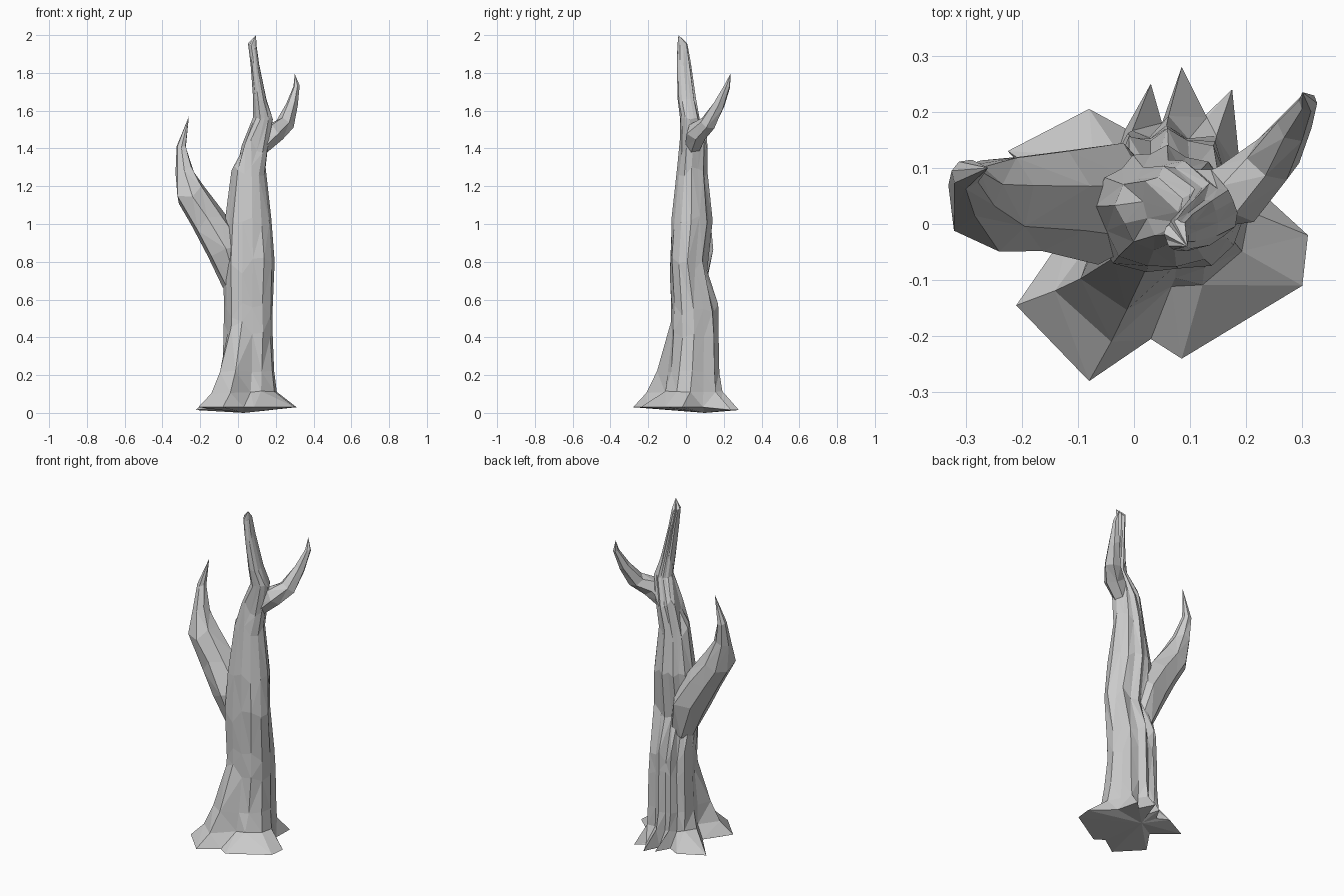
import bpy, bmesh, math, random
from mathutils import Vector

if "Cube" in bpy.data.objects:
    bpy.data.objects.remove(bpy.data.objects["Cube"])

random.seed(11)


def loft(name, rings, tip, bottom=None):
    """Skin a list of equal-length point rings, closing the top at a tip."""
    bm = bmesh.new()
    loops = [[bm.verts.new(p) for p in ring] for ring in rings]
    n = len(loops[0])
    for a, b in zip(loops, loops[1:]):
        for i in range(n):
            j = (i + 1) % n
            bm.faces.new((a[i], a[j], b[j], b[i]))
    end = bm.verts.new(tip)
    start = bm.verts.new(bottom) if bottom else None
    for i in range(n):
        j = (i + 1) % n
        bm.faces.new((loops[-1][i], loops[-1][j], end))
        if start:
            bm.faces.new((loops[0][j], loops[0][i], start))
    bmesh.ops.triangulate(bm, faces=[f for f in bm.faces if len(f.verts) > 3])
    bmesh.ops.recalc_face_normals(bm, faces=bm.faces[:])
    mesh = bpy.data.meshes.new(name)
    bm.to_mesh(mesh)
    bm.free()
    obj = bpy.data.objects.new(name, mesh)
    bpy.context.collection.objects.link(obj)
    return obj


def branch(name, path, tip, sides=7):
    """Faceted tapering limb along a path of (point, radius)."""
    pts = [Vector(p) for p, r in path] + [Vector(tip)]
    rings = []
    for k, (p, r) in enumerate(path):
        d = (pts[k + 1] - pts[max(k - 1, 0)]).normalized()
        u = d.cross(Vector((0.2, 1, 0))).normalized()
        v = d.cross(u)
        ring = []
        for i in range(sides):
            a = math.tau * i / sides
            q = r * random.uniform(0.92, 1.1)
            ring.append(pts[k] + (u * math.cos(a) + v * math.sin(a)) * q
                        + d * random.uniform(-0.3, 0.3) * r)
        rings.append(ring)
    return loft(name, rings, tip)


# Root outline on the ground, counter-clockwise: x, y, angle on trunk, flute
roots = [(0.31, -0.02, 0, 1.03), (0.19, 0.09, 27, 0.95), (0.175, 0.24, 50, 1.06),
         (0.13, 0.19, 70, 0.9), (0.085, 0.28, 88, 1.05), (0.05, 0.18, 103, 0.92),
         (0.03, 0.25, 118, 1.03), (-0.015, 0.17, 134, 0.9), (-0.08, 0.205, 150, 1.05),
         (-0.225, 0.13, 178, 1.03), (-0.11, 0.0, 203, 0.94), (-0.21, -0.145, 229, 1.05),
         (-0.08, -0.28, 255, 1.03), (0.03, -0.205, 280, 0.95), (0.085, -0.24, 305, 1.02),
         (0.30, -0.11, 332, 1.04)]

# Trunk sections: height, x min, x max, y min, y max
sections = [(0.11, -0.08, 0.185, -0.11, 0.17), (0.22, -0.08, 0.185, -0.10, 0.17),
            (0.44, -0.075, 0.185, -0.085, 0.17), (0.54, -0.075, 0.185, -0.085, 0.165),
            (0.78, -0.08, 0.195, -0.09, 0.105), (1.00, -0.065, 0.175, -0.08, 0.135),
            (1.27, -0.03, 0.145, -0.05, 0.11), (1.42, 0.015, 0.16, -0.035, 0.11),
            (1.56, 0.08, 0.185, -0.03, 0.07), (1.66, 0.08, 0.15, -0.045, 0.05),
            (1.84, 0.068, 0.112, -0.05, 0.025), (1.95, 0.054, 0.098, -0.045, 0.008)]

rings = [[(x, y, 0.015 if y > 0.1 else 0.03) for x, y, a, f in roots]]
for k, (z, x0, x1, y0, y1) in enumerate(sections):
    ring = []
    for i, (rx, ry, deg, flute) in enumerate(roots):
        a = math.radians(deg)
        f = flute * random.uniform(0.95, 1.03)
        x = (x0 + x1) / 2 + (x1 - x0) / 2 * f * math.cos(a)
        y = (y0 + y1) / 2 + (y1 - y0) / 2 * f * math.sin(a)
        # root flare fades out up the trunk; the front left root climbs highest
        big = i in (11, 12)
        w = ((0.6 if big else 0.15) if k == 0 else (0.32 if big else 0.03) if k == 1 else 0)
        x += (rx - x) * w
        y += (ry - y) * w
        wobble = 0.045 if 1 < k < 8 else 0.008
        ring.append((x, y, z + random.uniform(-wobble, wobble)))
    rings.append(ring)
loft("trunk", rings, (0.095, -0.04, 2.0), bottom=(0.03, 0.1, 0.0))

# Big left limb with an upright bent end
branch("left_branch", [((-0.01, 0.035, 0.68), 0.075), ((-0.065, 0.04, 0.86), 0.105),
                       ((-0.16, 0.04, 1.02), 0.092), ((-0.25, 0.045, 1.155), 0.085),
                       ((-0.285, 0.06, 1.28), 0.047), ((-0.30, 0.09, 1.41), 0.026)],
       (-0.26, 0.10, 1.57))

# Smaller right limb reaching backwards
branch("right_branch", [((0.12, 0.035, 1.41), 0.045), ((0.185, 0.055, 1.48), 0.055),
                        ((0.25, 0.115, 1.53), 0.047), ((0.285, 0.175, 1.63), 0.03),
                        ((0.31, 0.217, 1.73), 0.017)],
       (0.30, 0.235, 1.795), sides=6)
